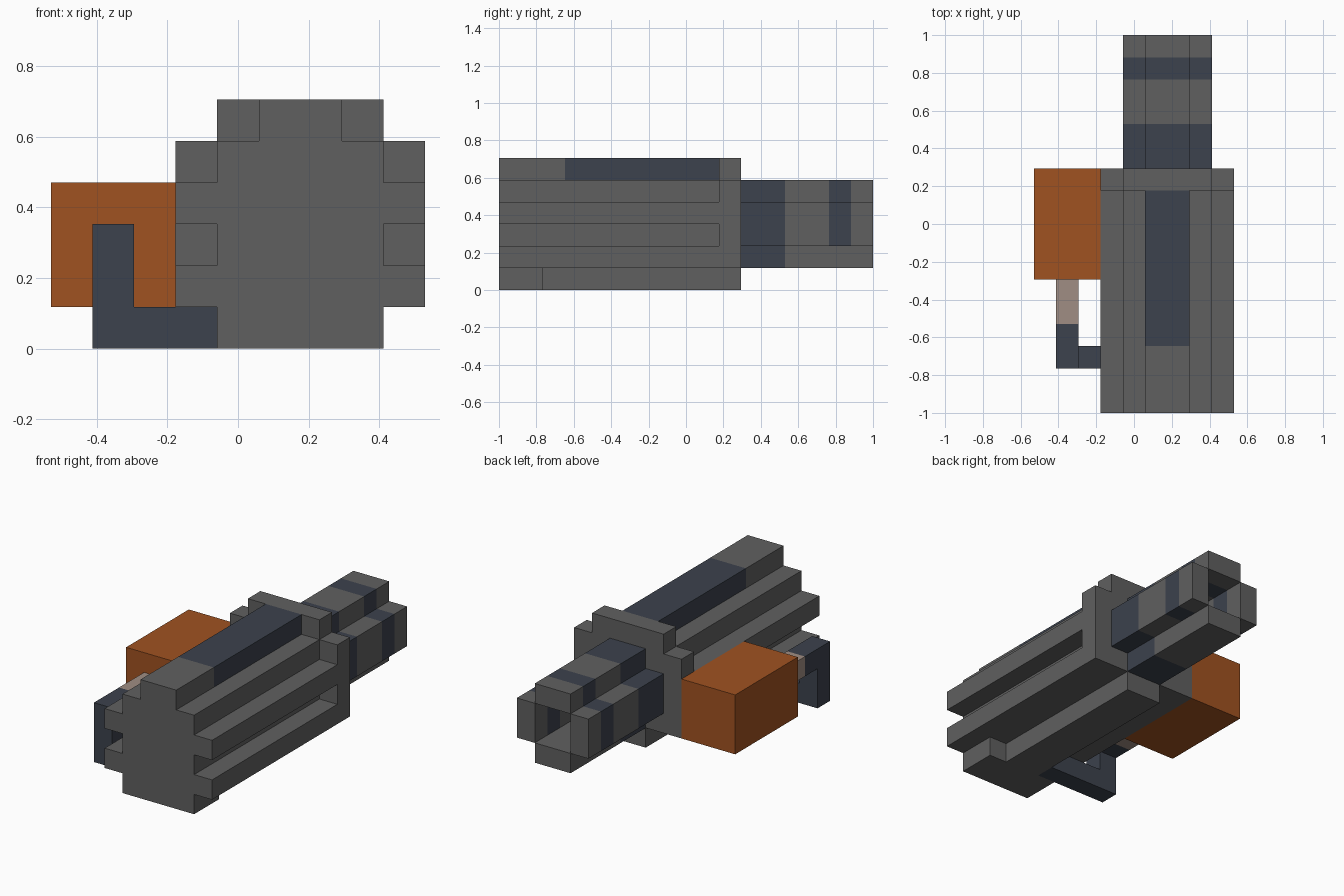
import bpy
import bmesh

cube = bpy.data.objects.get("Cube")
if cube:
    bpy.data.objects.remove(cube, do_unlink=True)

U = 2 / 17  # one block


def make_material(name, rgb):
    mat = bpy.data.materials.new(name)
    mat.use_nodes = True
    color = (*rgb, 1.0)
    mat.diffuse_color = color
    bsdf = mat.node_tree.nodes["Principled BSDF"]
    bsdf.inputs["Base Color"].default_value = color
    bsdf.inputs["Roughness"].default_value = 0.8
    return mat


GRAY = make_material("metal gray", (0.117, 0.117, 0.117))
NAVY = make_material("dark blue gray", (0.045, 0.054, 0.074))
ORANGE = make_material("rust orange", (0.352, 0.084, 0.015))
BEIGE = make_material("pale beige", (0.352, 0.27, 0.227))


def prism(name, profile, ys, mats):
    """Extrude an x-z profile (in blocks) through the y stations, one material per span."""
    mesh = bpy.data.meshes.new(name)
    slots = list(dict.fromkeys(mats))
    for mat in slots:
        mesh.materials.append(mat)
    bm = bmesh.new()
    rings = [[bm.verts.new(((x - 4.5) * U, y * U - 1, z * U)) for x, z in profile] for y in ys]
    n = len(profile)
    for a, b, mat in zip(rings, rings[1:], mats):
        for i in range(n):
            j = (i + 1) % n
            face = bm.faces.new((a[i], a[j], b[j], b[i]))
            face.material_index = slots.index(mat)
    bm.faces.new(rings[0]).material_index = slots.index(mats[0])
    bm.faces.new(rings[-1]).material_index = slots.index(mats[-1])
    bmesh.ops.recalc_face_normals(bm, faces=bm.faces)
    bm.to_mesh(mesh)
    bm.free()
    obj = bpy.data.objects.new(name, mesh)
    bpy.context.collection.objects.link(obj)
    return obj


def rect(x0, x1, z0, z1):
    return [(x0, z0), (x1, z0), (x1, z1), (x0, z1)]


def mirrored(half):
    """Complete a right-half profile about the body's centre line at x = 6."""
    return half + [(12 - x, z) for x, z in reversed(half)]


# Body with two cooling fins on each side
prism("finned_body",
      mirrored([(9, 1), (9, 2), (8, 2), (8, 3), (9, 3), (9, 4), (8, 4), (8, 5)]),
      (0, 10), (GRAY,))

# Plate at the rear of the body
prism("rear_flange", mirrored([(9, 1), (9, 5), (8, 5), (8, 6)]), (10, 11), (GRAY,))

# Raised spine with a dark inlay, and the keel with its wider front foot
prism("top_spine", rect(5, 7, 5, 6), (0, 3, 10), (GRAY, NAVY))
prism("front_foot", rect(4, 8, 0, 1), (0, 2), (GRAY,))
prism("keel", rect(5, 7, 0, 1), (2, 11), (GRAY,))

# Hollow barrel of four banded bars
barrel_y = (11, 13, 15, 16, 17)
banded = (NAVY, GRAY, NAVY, GRAY)
prism("barrel_top", rect(5, 7, 4, 5), barrel_y, banded)
prism("barrel_left", rect(7, 8, 2, 4), barrel_y, banded)
prism("barrel_right", rect(4, 5, 2, 4), barrel_y, banded)
prism("barrel_bottom", rect(5, 7, 1, 2), barrel_y, (NAVY, GRAY, GRAY, GRAY))

# Side tank with its bent feed pipe
prism("side_tank", rect(0, 3, 1, 4), (6, 11), (ORANGE,))
prism("pipe_elbow", [(1, 0), (5, 0), (5, 1), (2, 1), (2, 3), (1, 3)], (2, 3), (NAVY,))
prism("feed_pipe", rect(1, 2, 2, 3), (3, 4, 6), (NAVY, BEIGE))
